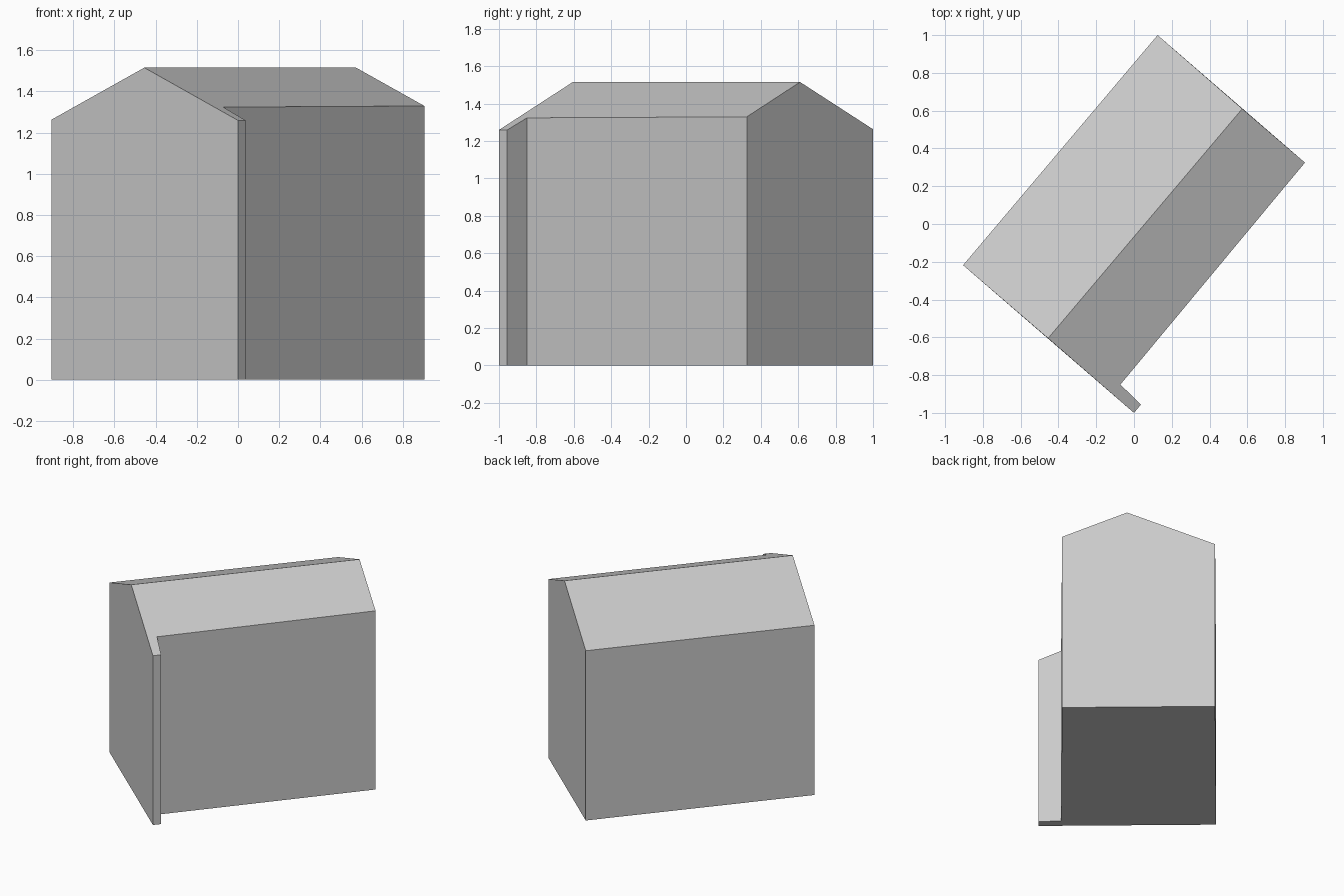
import bpy
import bmesh
from mathutils import Vector

cube = bpy.data.objects.get("Cube")
if cube:
    bpy.data.objects.remove(cube, do_unlink=True)

# One plain grey for walls and roof
grey = bpy.data.materials.new("plain_grey")
grey.use_nodes = True
grey.diffuse_color = (0.6, 0.6, 0.6, 1)
grey.node_tree.nodes["Principled BSDF"].inputs["Base Color"].default_value = (0.6, 0.6, 0.6, 1)

# Footprint, counter-clockwise, with the wing wall at the front corner
footprint = [Vector(p) for p in (
    (-0.905, -0.218), (-0.455, -0.605), (0, -1), (0.037, -0.956),
    (-0.072, -0.85), (0.905, 0.325), (0.573, 0.61), (0.125, 1))]
RIDGE_START, RIDGE_END = 1, 6
RIDGE_HEIGHT, SLOPE = 1.515, 0.425
ridge = (footprint[RIDGE_END] - footprint[RIDGE_START]).normalized()


def roof_height(p):
    """Both roof slopes fall evenly away from the ridge line."""
    d = p - footprint[RIDGE_START]
    return RIDGE_HEIGHT - SLOPE * abs(ridge.x * d.y - ridge.y * d.x)


bm = bmesh.new()
base = [bm.verts.new((p.x, p.y, 0)) for p in footprint]
top = [bm.verts.new((p.x, p.y, roof_height(p))) for p in footprint]
n = len(footprint)

# Floor, with each gable wall as one five-sided face
floor_verts = [v for i, v in enumerate(base) if i not in (RIDGE_START, RIDGE_END)]
bm.faces.new(floor_verts[::-1])
for i in range(n):
    j = (i + 1) % n
    if j in (RIDGE_START, RIDGE_END):
        k = (j + 1) % n
        bm.faces.new((base[i], base[k], top[k], top[j], top[i]))
    elif i not in (RIDGE_START, RIDGE_END):
        bm.faces.new((base[i], base[j], top[j], top[i]))

# Two roof slopes
bm.faces.new(top[RIDGE_START:RIDGE_END + 1])
bm.faces.new(top[RIDGE_END:] + top[:RIDGE_START + 1])

# Remove the unused floor points under the ridge
bmesh.ops.delete(bm, geom=[v for v in bm.verts if not v.link_faces], context='VERTS')
bmesh.ops.recalc_face_normals(bm, faces=bm.faces[:])

mesh = bpy.data.meshes.new("gabled_building")
bm.to_mesh(mesh)
bm.free()
mesh.materials.append(grey)
building = bpy.data.objects.new("gabled_building", mesh)
bpy.context.collection.objects.link(building)
